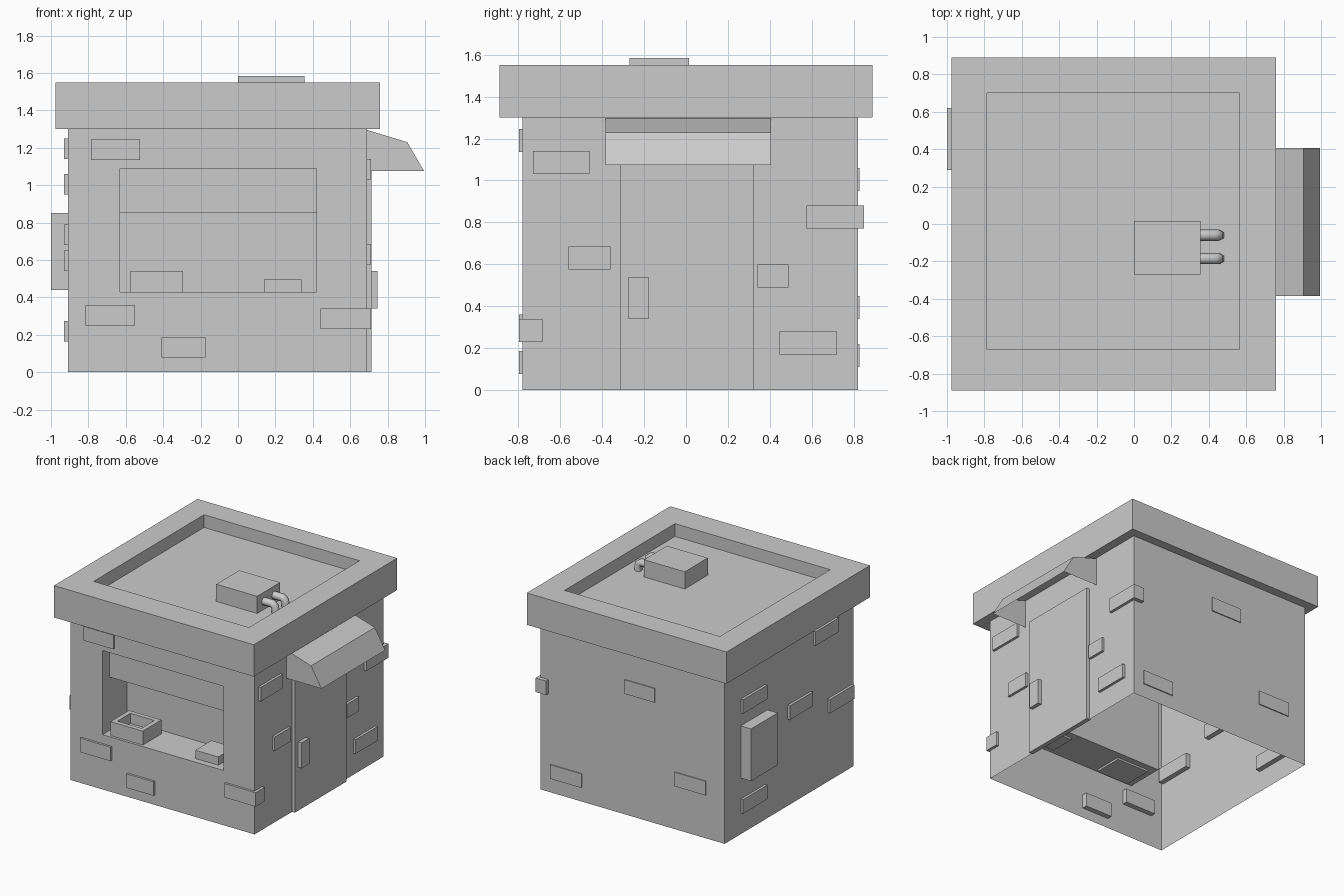
import bpy, bmesh
from mathutils import Vector

cube = bpy.data.objects.get("Cube")
if cube:
    bpy.data.objects.remove(cube, do_unlink=True)

# Single plain grey material
GREY = (0.6, 0.6, 0.6, 1.0)
grey = bpy.data.materials.new("plain_grey")
grey.use_nodes = True
grey.diffuse_color = GREY
shader = next(n for n in grey.node_tree.nodes if n.type == "BSDF_PRINCIPLED")
shader.inputs["Base Color"].default_value = GREY
shader.inputs["Roughness"].default_value = 0.8


def finish(bm, name):
    mesh = bpy.data.meshes.new(name)
    bm.to_mesh(mesh)
    bm.free()
    mesh.materials.append(grey)
    obj = bpy.data.objects.new(name, mesh)
    bpy.context.scene.collection.objects.link(obj)
    return obj


def box_bmesh(x, y, z):
    """Box from three (low, high) ranges."""
    bm = bmesh.new()
    bmesh.ops.create_cube(bm, size=1)
    for v in bm.verts:
        v.co = Vector([r[0] if c < 0 else r[1] for r, c in zip((x, y, z), v.co)])
    return bm


def box(name, x, y, z):
    return finish(box_bmesh(x, y, z), name)


def facing(bm, direction):
    bm.normal_update()
    return max(bm.faces, key=lambda f: f.normal.dot(Vector(direction)))


def recess(bm, face, axis, ranges, level):
    """Cut a rectangle into a face, then sink it to a level along an axis."""
    surface = face.calc_center_median()[axis]
    for depth in (surface, level):
        bmesh.ops.inset_individual(bm, faces=[face], thickness=0.01)
        middle = face.calc_center_median()
        for v in face.verts:
            for i in range(3):
                if i == axis:
                    v.co[i] = depth
                else:
                    v.co[i] = ranges[i][0] if v.co[i] < middle[i] else ranges[i][1]


# Walls: a shell with a serving window sunk into the front
LEFT, RIGHT, FRONT, BACK, EAVES = -0.91, 0.69, -0.78, 0.82, 1.30
WINDOW_X, WINDOW_Z = (-0.63, 0.42), (0.43, 1.09)
bm = box_bmesh((LEFT, RIGHT), (FRONT, BACK), (0, EAVES))
ends = [facing(bm, (0, 0, -1)), facing(bm, (0, 0, 1))]
front = facing(bm, (0, -1, 0))
bmesh.ops.delete(bm, geom=ends, context="FACES_ONLY")
recess(bm, front, 1, (WINDOW_X, None, WINDOW_Z), -0.48)
finish(bm, "walls")
box("window_shutter", WINDOW_X, (-0.695, -0.675), (0.85, WINDOW_Z[1]))

# Roof slab with a sunken top
bm = box_bmesh((-0.975, 0.76), (-0.89, 0.89), (EAVES, 1.55))
recess(bm, facing(bm, (0, 0, 1)), 2, ((-0.785, 0.565), (-0.67, 0.70), None), 1.45)
finish(bm, "roof")

# Roof unit and its two bent pipes
box("roof_unit", (0, 0.355), (-0.27, 0.015), (1.45, 1.585))
for i, y in enumerate((-0.06, -0.185)):
    curve = bpy.data.curves.new("roof_pipe", "CURVE")
    curve.dimensions = "3D"
    curve.bevel_depth = 0.03
    curve.bevel_resolution = 1
    spline = curve.splines.new("POLY")
    path = [(0.35, 1.515), (0.43, 1.515), (0.452, 1.50), (0.455, 1.45)]
    spline.points.add(len(path) - 1)
    for point, (x, z) in zip(spline.points, path):
        point.co = (x, y, z, 1)
    curve.materials.append(grey)
    pipe = bpy.data.objects.new(f"roof_pipe_{i + 1}", curve)
    bpy.context.scene.collection.objects.link(pipe)

# Door, handle and side cabinet
box("door", (0.68, 0.715), (-0.315, 0.325), (0, 1.08))
box("door_handle", (0.70, 0.745), (-0.275, -0.18), (0.34, 0.54))
box("side_cabinet", (-1.0, LEFT), (0.29, 0.62), (0.44, 0.85))

# Awning: open-bottomed hood over the door
bm = bmesh.new()
profile = [(RIGHT, 1.075), (0.995, 1.075), (0.905, 1.23), (RIGHT, 1.295)]
near, far = [[bm.verts.new((x, y, z)) for x, z in profile] for y in (-0.385, 0.405)]
bm.faces.new(near)
bm.faces.new(far[::-1])
for i in (1, 2):
    bm.faces.new((near[i], far[i], far[i + 1], near[i + 1]))
bmesh.ops.recalc_face_normals(bm, faces=bm.faces)
finish(bm, "awning")

# Counter goods: an open tray and a small block
bm = box_bmesh((-0.575, -0.295), (-0.76, -0.53), (0.415, 0.54))
recess(bm, facing(bm, (0, 0, 1)), 2, ((-0.54, -0.33), (-0.725, -0.565), None), 0.46)
finish(bm, "counter_tray")
box("counter_block", (0.14, 0.34), (-0.73, -0.53), (0.415, 0.495))

# Raised bricks: start and end along the wall, then bottom height
BRICK_HEIGHT, INSIDE = 0.11, 0.04
bricks = {
    "front": [(-0.785, -0.525, 1.135), (-0.815, -0.55, 0.25), (-0.41, -0.175, 0.078)],
    "back": [(-0.305, -0.04, 0.95), (0.33, 0.60, 0.11), (-0.75, -0.48, 0.34)],
    "left": [(-0.57, -0.28, 1.14), (0.32, 0.62, 0.95), (-0.25, 0.04, 0.68),
             (-0.76, -0.46, 0.54), (0.32, 0.62, 0.165)],
    "right": [(-0.73, -0.46, 1.03), (-0.56, -0.36, 0.575),
              (0.34, 0.49, 0.49), (0.445, 0.72, 0.17)],
}
depths = {
    "front": (FRONT - 0.017, FRONT + INSIDE),
    "back": (BACK - INSIDE, BACK + 0.008),
    "left": (LEFT - 0.02, LEFT + INSIDE),
    "right": (RIGHT - INSIDE, RIGHT + 0.02),
}
for side, rows in bricks.items():
    for i, (start, end, z) in enumerate(rows):
        along, across = (start, end), depths[side]
        x, y = (along, across) if side in ("front", "back") else (across, along)
        box(f"{side}_brick_{i + 1}", x, y, (z, z + BRICK_HEIGHT))

# Corner bricks wrap around both right-hand corners
box("front_corner_brick", (0.44, 0.712), (-0.797, -0.685), (0.23, 0.34))
box("back_corner_brick", (0.62, 0.712), (0.575, 0.85), (0.77, 0.88))
